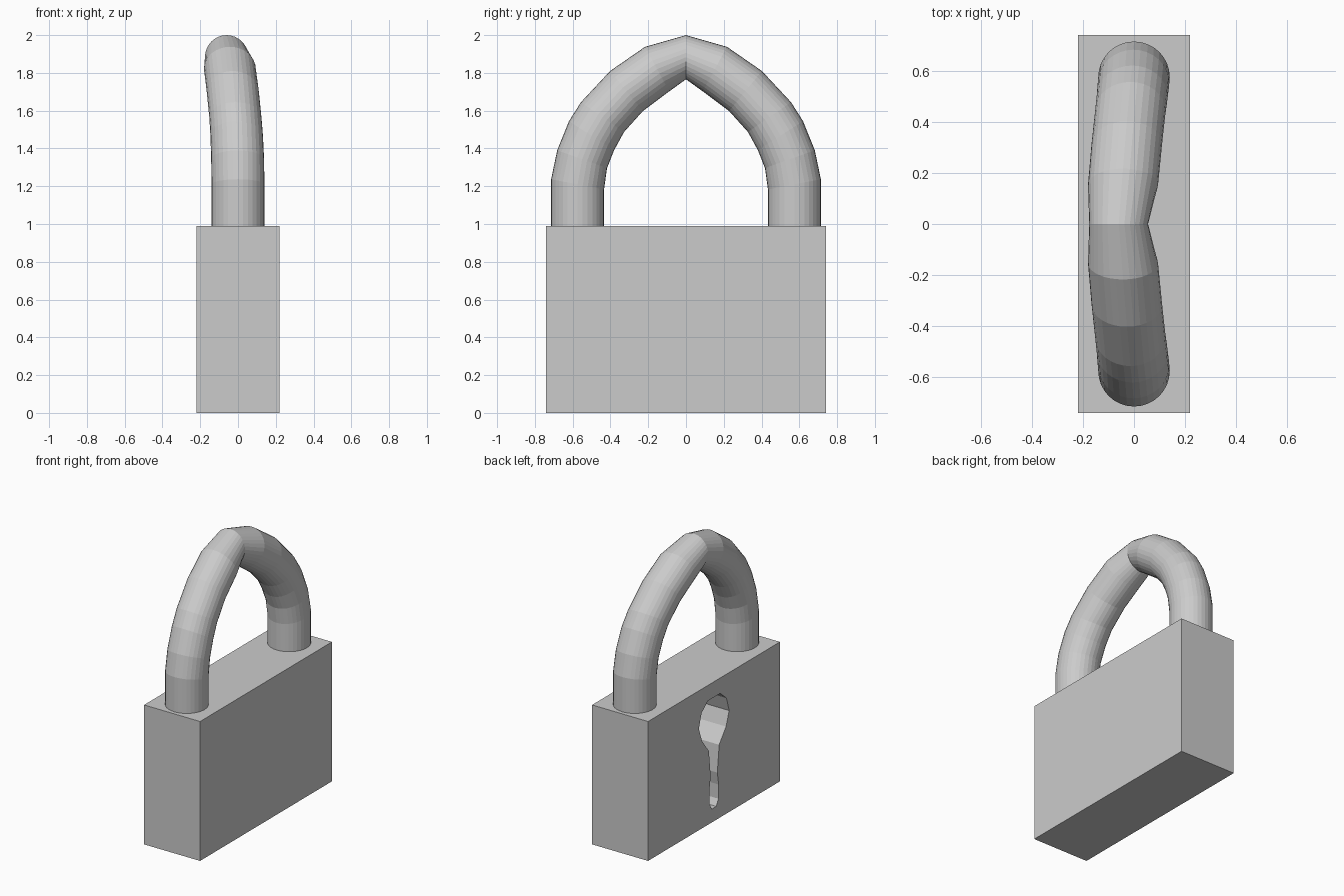
import bpy, bmesh, math
from mathutils import Vector

if "Cube" in bpy.data.objects:
    bpy.data.objects.remove(bpy.data.objects["Cube"])


def add_object(name, bm):
    bmesh.ops.recalc_face_normals(bm, faces=bm.faces)
    mesh = bpy.data.meshes.new(name)
    bm.to_mesh(mesh)
    bm.free()
    obj = bpy.data.objects.new(name, mesh)
    bpy.context.collection.objects.link(obj)
    return obj


# Lock body
bm = bmesh.new()
bmesh.ops.create_cube(bm, size=1)
bmesh.ops.scale(bm, vec=(0.44, 1.48, 0.99), verts=bm.verts)
bmesh.ops.translate(bm, vec=(0, 0, 0.495), verts=bm.verts)
body = add_object("lock_body", bm)

# Keyhole cutter: half outline (y, z) from top to bottom, mirrored and extruded
half = [(0.07, 0.88), (0.14, 0.82), (0.17, 0.72), (0.135, 0.62), (0.058, 0.52),
        (0.037, 0.33), (0.052, 0.24), (0.05, 0.14), (0.025, 0.095)]
outline = half + [(-y, z) for y, z in reversed(half)]
bm = bmesh.new()
face = bm.faces.new([bm.verts.new((-0.3, y, z)) for y, z in outline])
ext = bmesh.ops.extrude_face_region(bm, geom=[face])
bmesh.ops.translate(bm, vec=(0.38, 0, 0),
                    verts=[g for g in ext["geom"] if isinstance(g, bmesh.types.BMVert)])
cutter = add_object("keyhole_cutter", bm)
cutter.hide_render = True
cutter.hide_set(True)

cut = body.modifiers.new("keyhole", 'BOOLEAN')
cut.operation = 'DIFFERENCE'
cut.solver = 'EXACT'
cut.object = cutter

# Shackle: half the bow as rings (centre x, y, z, outward y, outward z, half width),
# then mirrored so both halves meet in a crease at the top
rings = [(0, 0.574, 0.98, 0.14, 0, 0.14),
         (0, 0.574, 1.21, 0.14, 0.027, 0.14),
         (-0.002, 0.55, 1.343, 0.132, 0.047, 0.14),
         (-0.007, 0.50, 1.468, 0.12, 0.076, 0.139),
         (-0.014, 0.442, 1.566, 0.114, 0.079, 0.138),
         (-0.028, 0.315, 1.704, 0.087, 0.106, 0.138),
         (-0.043, 0.153, 1.82, 0.064, 0.118, 0.137),
         (-0.06, 0, 1.883, 0, 0.117, 0.115)]
SIDES = 32
bm = bmesh.new()
loops = []
for x, y, z, oy, oz, w in rings:
    centre, out, side = Vector((x, y, z)), Vector((0, oy, oz)), Vector((w, 0, 0))
    angles = [2 * math.pi * i / SIDES for i in range(SIDES)]
    loops.append([bm.verts.new(centre + out * math.cos(a) + side * math.sin(a))
                  for a in angles])
for a, b in zip(loops, loops[1:]):
    for i in range(SIDES):
        j = (i + 1) % SIDES
        bm.faces.new((a[i], a[j], b[j], b[i]))
bm.faces.new(loops[0])
shackle = add_object("shackle", bm)
mirror = shackle.modifiers.new("mirror", 'MIRROR')
mirror.use_axis = (False, True, False)
mirror.merge_threshold = 0.001
